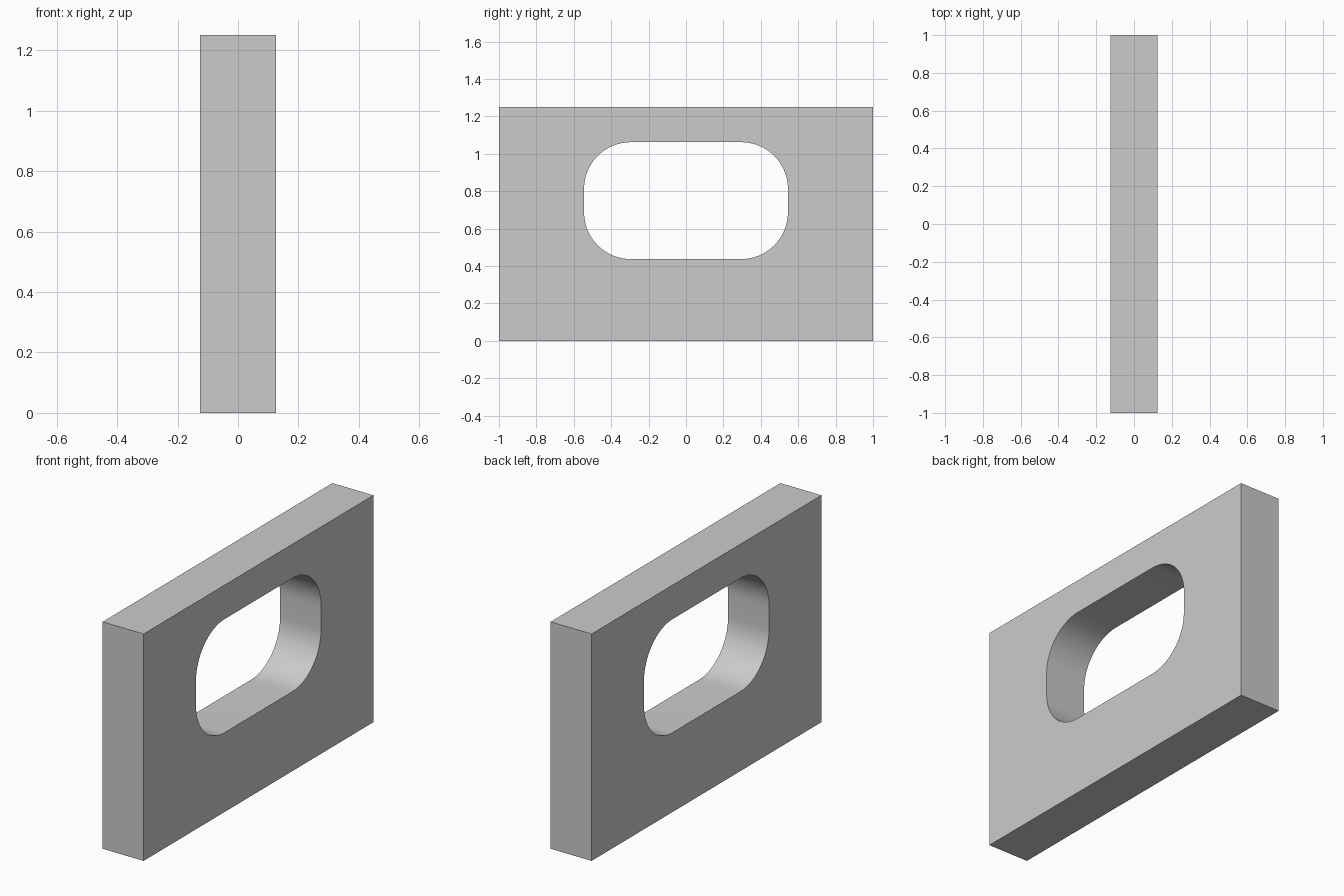
import bpy, bmesh
from math import sin, cos, pi
from mathutils import Vector

if "Cube" in bpy.data.objects:
    bpy.data.objects.remove(bpy.data.objects["Cube"])

THICK = 0.25
SEGS = 16


def rounded_rect(half_y, half_z, radius, centre_z):
    """Outline in the YZ plane with rounded corners."""
    pts = []
    corners = [(1, 1), (-1, 1), (-1, -1), (1, -1)]
    for i, (sy, sz) in enumerate(corners):
        cy, cz = sy * (half_y - radius), centre_z + sz * (half_z - radius)
        for k in range(SEGS + 1):
            a = (i + k / SEGS) * pi / 2
            pts.append((cy + radius * cos(a), cz + radius * sin(a)))
    return pts


def add_loop(bm, pts):
    verts = [bm.verts.new((-THICK / 2, y, z)) for y, z in pts]
    return [bm.edges.new((verts[i - 1], verts[i])) for i in range(len(verts))]


bm = bmesh.new()

# Plate outline and rounded window
edges = add_loop(bm, [(1, 0), (1, 1.25), (-1, 1.25), (-1, 0)])
edges += add_loop(bm, rounded_rect(0.545, 0.3125, 0.25, 0.75))
bmesh.ops.triangle_fill(bm, use_beauty=True, use_dissolve=False, edges=edges)

# Thickness
ext = bmesh.ops.extrude_face_region(bm, geom=bm.faces[:], use_keep_orig=True)
moved = [g for g in ext["geom"] if isinstance(g, bmesh.types.BMVert)]
bmesh.ops.translate(bm, verts=moved, vec=Vector((THICK, 0, 0)))
bmesh.ops.recalc_face_normals(bm, faces=bm.faces[:])

mesh = bpy.data.meshes.new("window_plate")
bm.to_mesh(mesh)
bm.free()
plate = bpy.data.objects.new("window_plate", mesh)
bpy.context.collection.objects.link(plate)

# Smooth window corners, crisp plate edges
bpy.context.view_layer.objects.active = plate
plate.select_set(True)
bpy.ops.object.shade_smooth_by_angle(angle=pi / 6)
